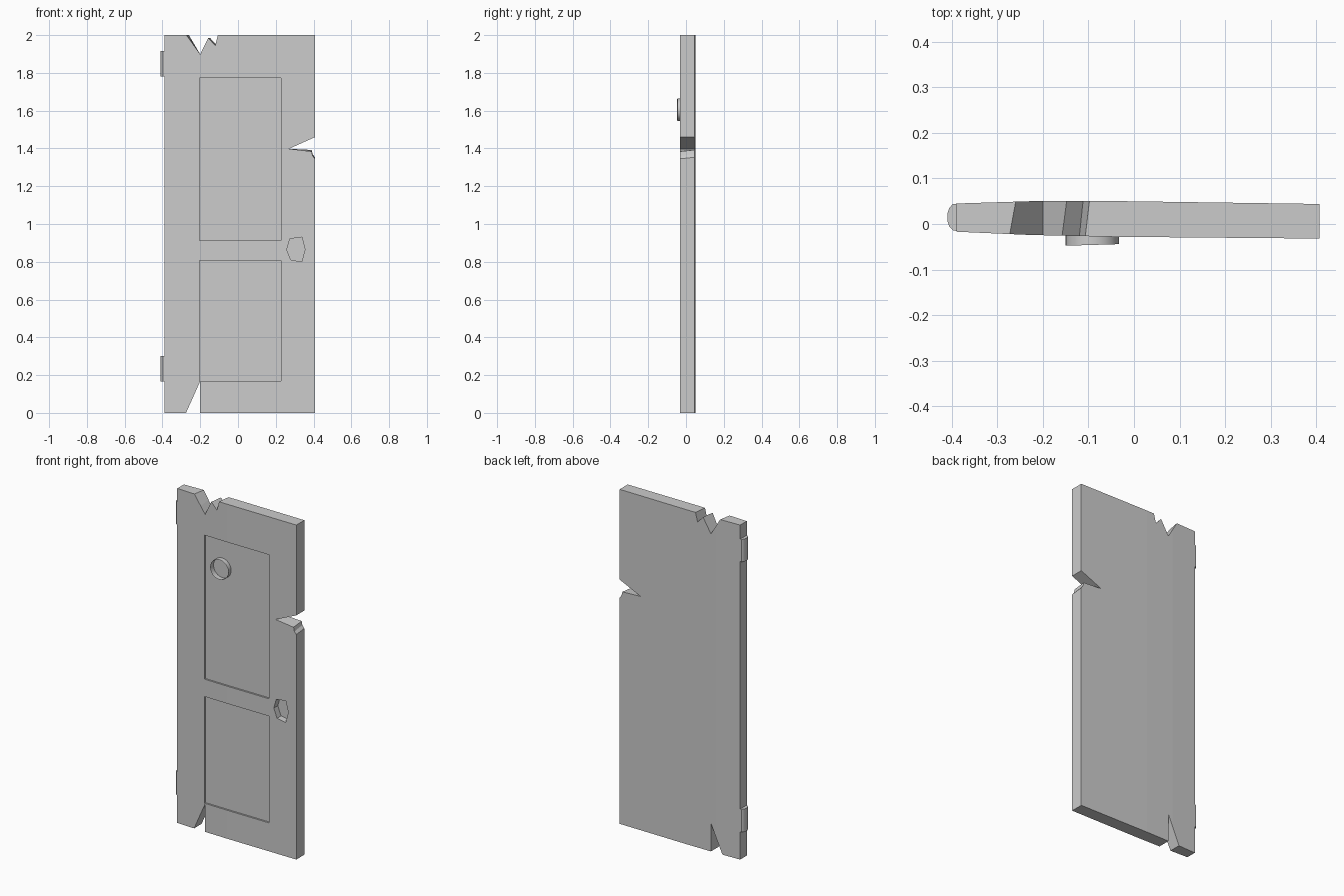
import bpy, bmesh, math

if "Cube" in bpy.data.objects:
    bpy.data.objects.remove(bpy.data.objects["Cube"])

T = 0.075  # slab thickness before warping


def make_object(name, bm):
    bmesh.ops.recalc_face_normals(bm, faces=bm.faces)
    me = bpy.data.meshes.new(name)
    bm.to_mesh(me)
    bm.free()
    ob = bpy.data.objects.new(name, me)
    bpy.context.collection.objects.link(ob)
    return ob


def loft(name, front, back):
    """Closed solid between two matching loops of 3D points."""
    bm = bmesh.new()
    a = [bm.verts.new(p) for p in front]
    b = [bm.verts.new(p) for p in back]
    bm.faces.new(a)
    bm.faces.new(b[::-1])
    n = len(a)
    for i in range(n):
        j = (i + 1) % n
        bm.faces.new((a[i], b[i], b[j], a[j]))
    return make_object(name, bm)


def prism(name, outline, y0, y1):
    return loft(name, [(x, y0, z) for x, z in outline], [(x, y1, z) for x, z in outline])


# Door slab outline: x, z, then how far the back edge is shifted in x and z
outline = [
    (-0.39, 0, 0, 0), (-0.275, 0, 0, 0), (-0.2, 0.168, 0, 0), (-0.2, 0, 0, 0),
    (0.408, 0, 0, 0), (0.408, 1.345, 0, 0.008), (0.395, 1.36, 0, 0.01),
    (0.39, 1.384, 0, 0.008), (0.27, 1.398, 0, 0), (0.408, 1.46, 0, 0),
    (0.408, 2, 0, 0), (-0.107, 2, 0.009, 0), (-0.12, 1.945, 0.008, 0),
    (-0.158, 1.985, 0.01, 0), (-0.2, 1.898, 0, 0), (-0.273, 2, 0.013, 0),
    (-0.39, 2, 0, 0),
]
door = loft("door_slab", [(x, 0, z) for x, z, dx, dz in outline],
            [(x + dx, T, z + dz) for x, z, dx, dz in outline])


# Recessed panels and the broken-out knob socket
def rect(x0, x1, z0, z1):
    return [(x0, z0), (x1, z0), (x1, z1), (x0, z1)]


socket = [(0.275, 0.922), (0.338, 0.93), (0.355, 0.865), (0.337, 0.80), (0.28, 0.81), (0.258, 0.865)]
cutters = [
    prism("upper_panel_cutter", rect(-0.205, 0.228, 0.912, 1.773), -0.05, 0.01),
    prism("lower_panel_cutter", rect(-0.205, 0.228, 0.17, 0.808), -0.05, 0.01),
    prism("socket_cutter", socket, -0.05, 0.037),
]
for c in cutters:
    c.hide_render = True
    m = door.modifiers.new("cut", 'BOOLEAN')
    m.operation, m.object, m.solver = 'DIFFERENCE', c, 'EXACT'
bpy.context.view_layer.update()
cut_mesh = bpy.data.meshes.new_from_object(door.evaluated_get(bpy.context.evaluated_depsgraph_get()))
door.modifiers.clear()
door.data = cut_mesh
for c in cutters:
    bpy.data.objects.remove(c)

# Slight warp across the width: x, front y, back y
knots = [(-0.39, -0.017, 0.045), (-0.23, -0.024, 0.05), (-0.05, -0.028, 0.0505), (0.408, -0.032, 0.044)]


def warp(x):
    for (xa, fa, ba), (xb, fb, bb) in zip(knots, knots[1:]):
        if x <= xb or xb == knots[-1][0]:
            t = (x - xa) / (xb - xa)
            return fa + (fb - fa) * t, ba + (bb - ba) * t


bm = bmesh.new()
bm.from_mesh(door.data)
for x, f, b in knots[1:-1]:
    bmesh.ops.bisect_plane(bm, geom=bm.verts[:] + bm.edges[:] + bm.faces[:],
                           plane_co=(x, 0, 0), plane_no=(1, 0, 0), dist=1e-5)
for v in bm.verts:
    f, b = warp(v.co.x)
    v.co.y = f + v.co.y * (b - f) / T
bm.to_mesh(door.data)
bm.free()

# Peephole: thin open tube, rim slightly tilted
bm = bmesh.new()
rings = []
N = 24
for end in (0, 1):
    ring = []
    for i in range(N):
        a = 2 * math.pi * i / N
        dx, dz = 0.059 * math.cos(a), 0.059 * math.sin(a)
        y = -0.046 + 0.03 * dx if end else -0.015
        ring.append(bm.verts.new((-0.092 + dx, y, 1.605 + dz)))
    rings.append(ring)
for i in range(N):
    j = (i + 1) % N
    f = bm.faces.new((rings[0][i], rings[0][j], rings[1][j], rings[1][i]))
    f.smooth = True
make_object("peephole_ring", bm)

# Rounded hinges on the left edge
profile = [(-0.385, -0.016), (-0.398, -0.014), (-0.406, -0.005), (-0.41, 0.007), (-0.41, 0.023),
           (-0.406, 0.035), (-0.398, 0.044), (-0.385, 0.045)]
for name, z0, z1 in (("lower_hinge", 0.165, 0.302), ("upper_hinge", 1.782, 1.916)):
    loft(name, [(x, y, z0) for x, y in profile], [(x, y, z1) for x, y in profile])
